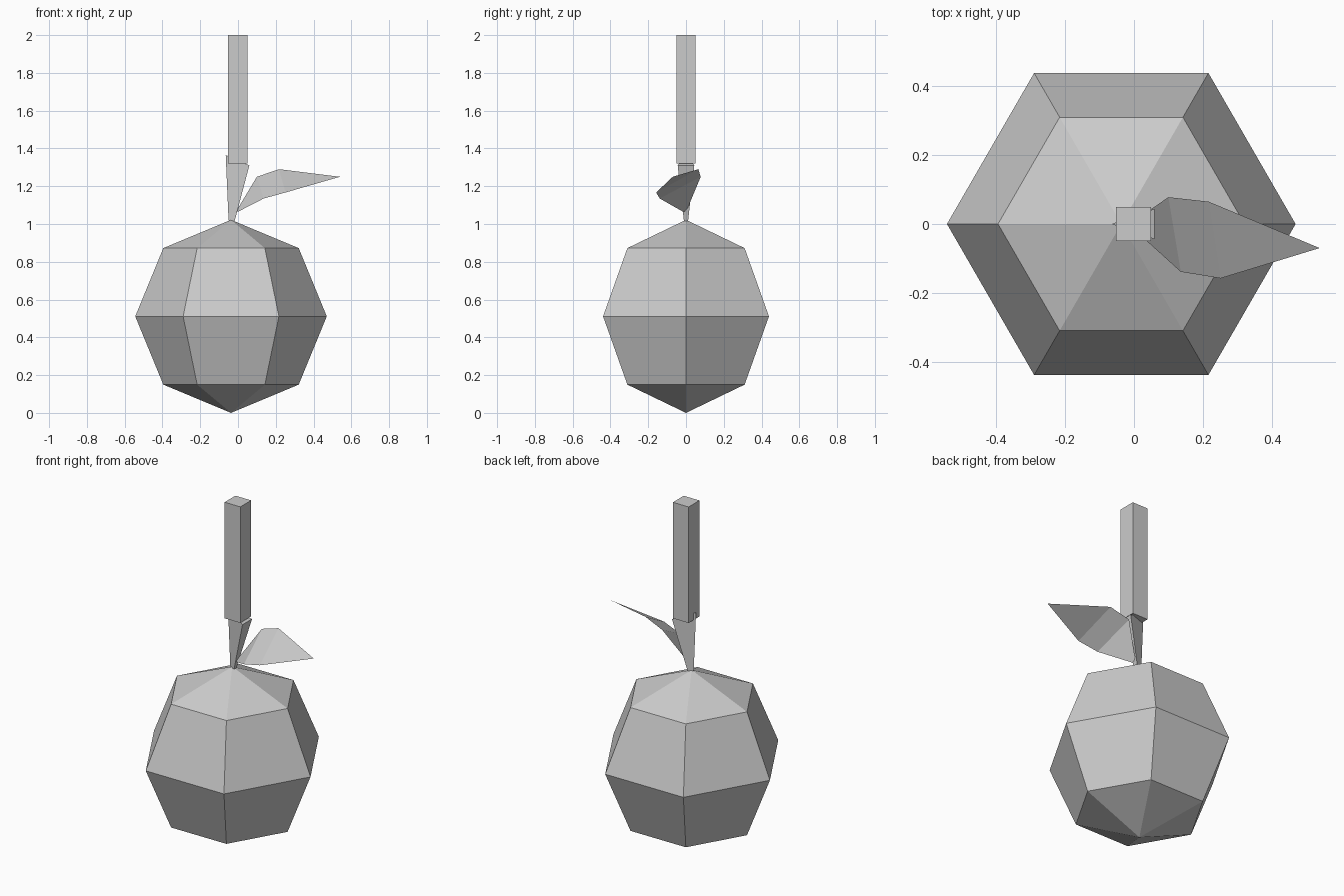
import bpy, bmesh, math

if "Cube" in bpy.data.objects:
    bpy.data.objects.remove(bpy.data.objects["Cube"])

grey = bpy.data.materials.new("plain grey")
grey.diffuse_color = (0.6, 0.6, 0.6, 1)
grey.use_nodes = True
grey.node_tree.nodes["Principled BSDF"].inputs["Base Color"].default_value = grey.diffuse_color


def add_object(name, bm, closed=True):
    if closed:
        bmesh.ops.recalc_face_normals(bm, faces=bm.faces[:])
    mesh = bpy.data.meshes.new(name)
    bm.to_mesh(mesh)
    bm.free()
    mesh.materials.append(grey)
    obj = bpy.data.objects.new(name, mesh)
    bpy.context.collection.objects.link(obj)
    return obj


def loft(name, sections, caps=True):
    """Join closed cross-sections of equal length."""
    bm = bmesh.new()
    rings = [[bm.verts.new(p) for p in s] for s in sections]
    for a, b in zip(rings, rings[1:]):
        for i in range(len(a)):
            j = (i + 1) % len(a)
            bm.faces.new((a[i], a[j], b[j], b[i]))
    if caps:
        bm.faces.new(rings[0])
        bm.faces.new(rings[-1])
    return add_object(name, bm)


# Faceted round fruit: six sides, four bands
bm = bmesh.new()
bmesh.ops.create_uvsphere(bm, u_segments=6, v_segments=4, radius=0.507)
# keep two corners on the x axis
if max(v.co.x for v in bm.verts) < 0.5:
    for v in bm.verts:
        v.co.x, v.co.y = -v.co.y, v.co.x
for v in bm.verts:
    v.co.x -= 0.037
    v.co.z = v.co.z * 0.511 / 0.507 + 0.511
add_object("fruit_body", bm)

# Three-sided stalk flaring upward, with a slanted top
loft("lower_stalk", [
    [(-0.05, 0, 1.02), (-0.018, -0.011, 1.015), (-0.018, 0.011, 1.015)],
    [(-0.065, 0, 1.365), (0.06, -0.044, 1.31), (0.06, 0.044, 1.31)],
])

# Square upright stem
square = [(-0.052, -0.05), (0.05, -0.05), (0.05, 0.05), (-0.052, 0.05)]
loft("upper_stem", [[(x, y, z) for x, y in square] for z in (1.32, 2.0)])

# Thin folded leaf: pairs of edge points, then the tip
pairs = [((-0.008, 0.003, 1.07), (0.0, -0.016, 1.065)),
         ((0.10, 0.078, 1.25), (0.136, -0.139, 1.135)),
         ((0.217, 0.065, 1.29), (0.252, -0.158, 1.167))]
bm = bmesh.new()
rows = [[bm.verts.new(p) for p in pair] for pair in pairs]
tip = bm.verts.new((0.54, -0.07, 1.25))
for a, b in zip(rows, rows[1:]):
    bm.faces.new((a[0], a[1], b[1], b[0]))
bm.faces.new((rows[-1][0], rows[-1][1], tip))
add_object("leaf", bm, closed=False)
